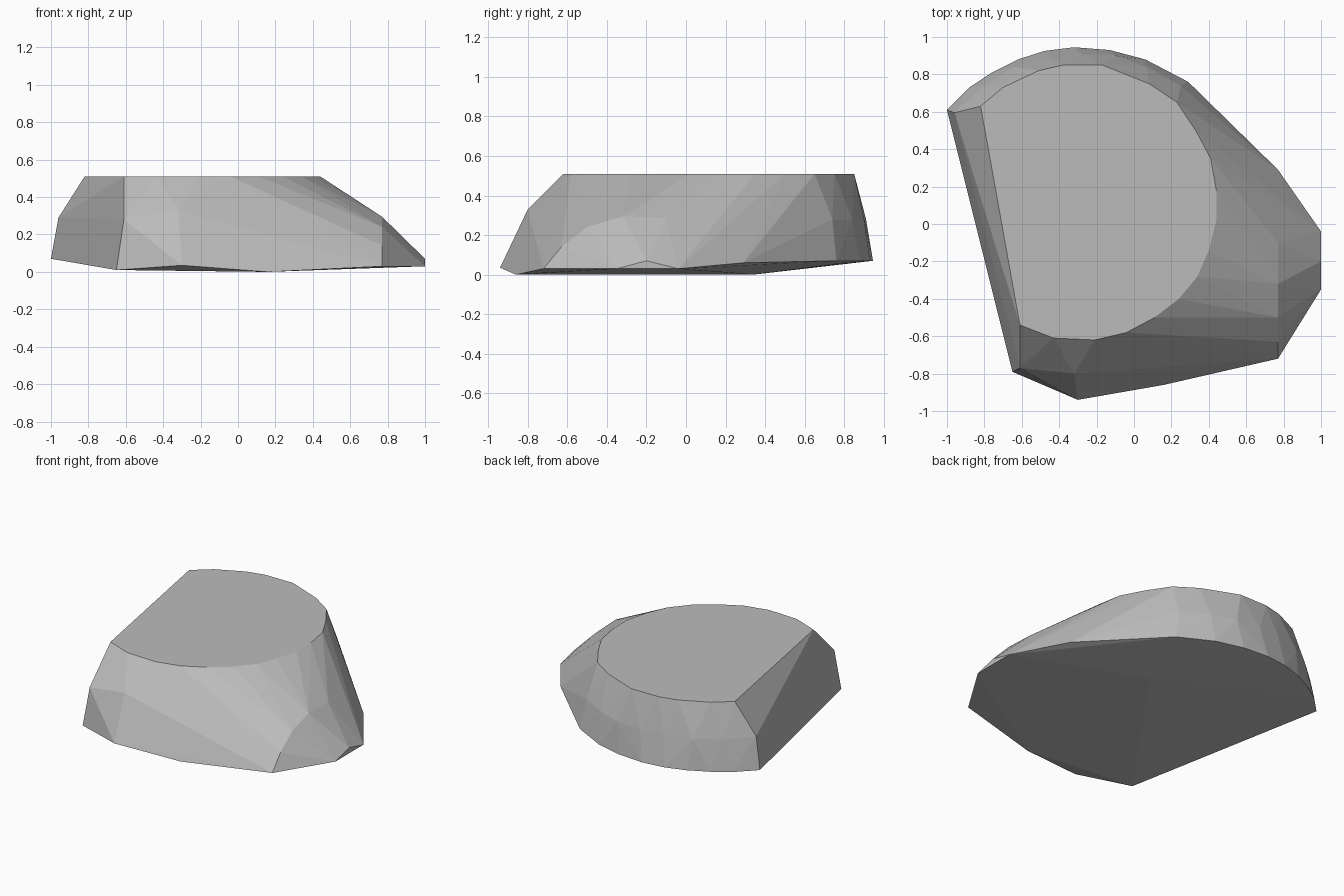
import bpy, bmesh

cube = bpy.data.objects.get("Cube")
if cube:
    bpy.data.objects.remove(cube, do_unlink=True)

stone = bpy.data.materials.new("stone_grey")
stone.use_nodes = True
GREY = (0.5, 0.5, 0.5, 1)
stone.diffuse_color = GREY
stone.node_tree.nodes["Principled BSDF"].inputs["Base Color"].default_value = GREY


def at_height(outline, z):
    return [(x, y, z) for x, y in outline]


# Flat top outline, cut straight along the right side
top = at_height([(-.82, .63), (-.7, .73), (-.51, .82), (-.38, .85), (-.17, .85),
                 (.08, .75), (.23, .65), (.33, .5), (.41, .35), (.44, .18),
                 (.44, .02), (.4, -.14), (.34, -.28), (.24, -.4), (.11, -.5),
                 (-.04, -.58), (-.21, -.62), (-.43, -.61), (-.61, -.54)], .51)

# Rounded back: base rim and shoulder
back = at_height([(-.88, .73), (-.76, .81), (-.62, .88), (-.48, .925),
                  (-.32, .945), (-.13, .93), (.06, .88), (.29, .76)], .07)
back += at_height([(-.8, .74), (-.64, .84), (-.45, .89), (-.28, .91),
                   (-.1, .9), (.07, .84), (.25, .74)], .28)

# Chamfered straight side and front shoulder
side = [(-1, .61, .07), (-.96, .595, .29), (-.65, -.79, .01),
        (-.61, -.77, .28), (-.32, -.8, .33), (-.3, -.94, .035)]

# Sloping left end with its arched shoulder and low tip
end = [(.77, y, z) for y, z in [(-.72, .03), (-.63, .14), (-.5, .24), (-.32, .295),
                                (-.1, .285), (.05, .21), (.29, .06)]]
end += [(1, -.35, .03), (1, -.2, .07), (1, -.04, .03)]

# Shallow underside
under = [(.16, -.86, 0), (.15, .34, 0)]

# Wrap the rings in one faceted boulder
bm = bmesh.new()
for p in top + back + side + end + under:
    bm.verts.new(p)
hull = bmesh.ops.convex_hull(bm, input=bm.verts)
loose = {v for v in hull["geom_interior"] + hull["geom_unused"]
         if isinstance(v, bmesh.types.BMVert)}
bmesh.ops.delete(bm, geom=list(loose), context="VERTS")
bmesh.ops.dissolve_limit(bm, angle_limit=.01, verts=bm.verts, edges=bm.edges)
bmesh.ops.recalc_face_normals(bm, faces=bm.faces)

mesh = bpy.data.meshes.new("boulder")
bm.to_mesh(mesh)
bm.free()
mesh.materials.append(stone)
boulder = bpy.data.objects.new("boulder", mesh)
bpy.context.collection.objects.link(boulder)
